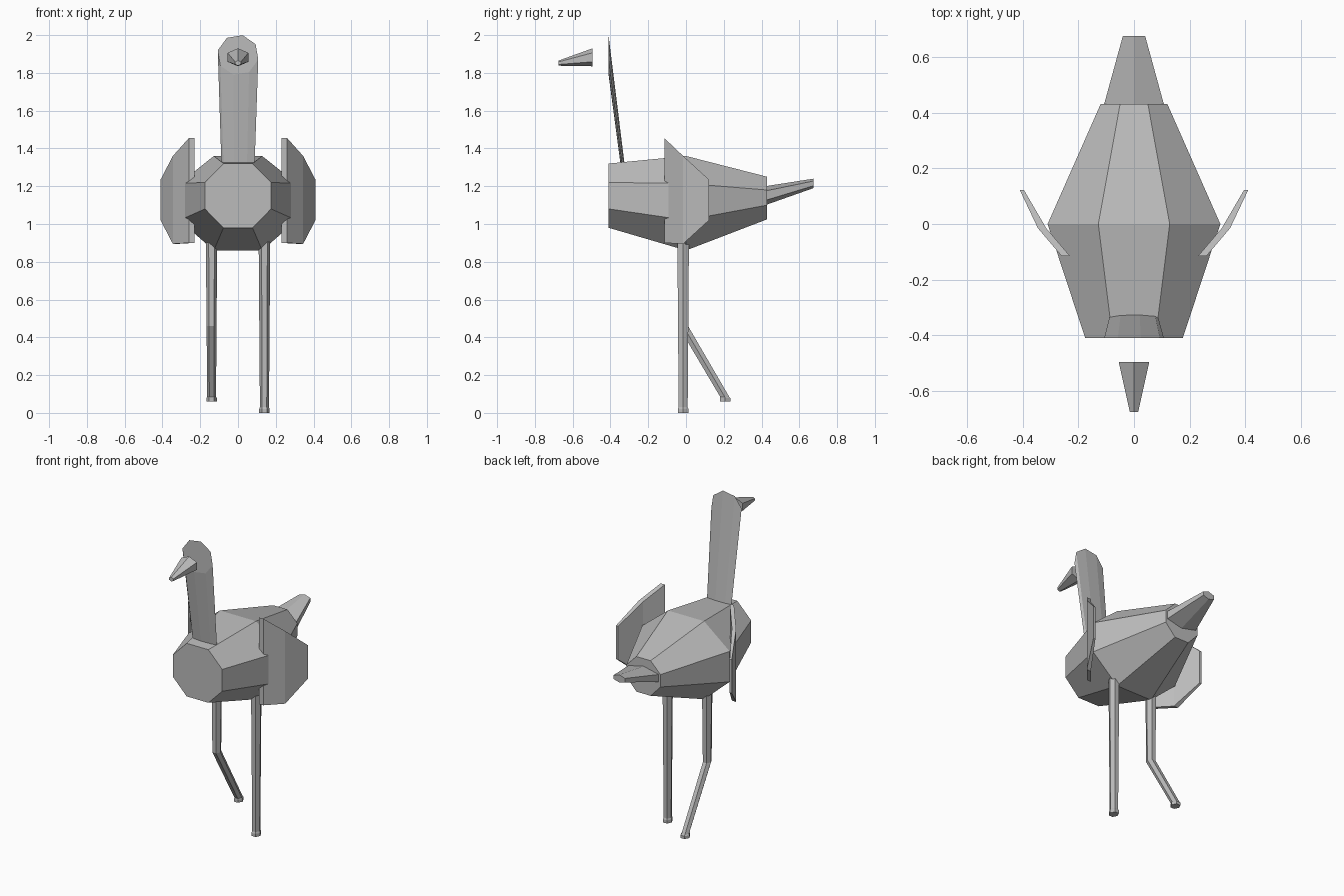
import bpy, bmesh
from math import sin, cos, radians, tau

if "Cube" in bpy.data.objects:
    bpy.data.objects.remove(bpy.data.objects["Cube"], do_unlink=True)

GREY = (0.5, 0.5, 0.5, 1)
grey = bpy.data.materials.new("plain_grey")
grey.use_nodes = True
grey.diffuse_color = GREY
grey.node_tree.nodes["Principled BSDF"].inputs["Base Color"].default_value = GREY


def loft(name, rings):
    """Skin a closed, flat-shaded shell through matching rings of points."""
    bm = bmesh.new()
    loops = [[bm.verts.new(p) for p in ring] for ring in rings]
    n = len(loops[0])
    for a, b in zip(loops, loops[1:]):
        for i in range(n):
            j = (i + 1) % n
            bm.faces.new((a[i], a[j], b[j], b[i]))
    bm.faces.new(loops[0])
    bm.faces.new(loops[-1])
    bmesh.ops.recalc_face_normals(bm, faces=bm.faces)
    mesh = bpy.data.meshes.new(name)
    bm.to_mesh(mesh)
    bm.free()
    mesh.materials.append(grey)
    obj = bpy.data.objects.new(name, mesh)
    bpy.context.collection.objects.link(obj)
    return obj


def circle(n, phase=0):
    """Unit polygon as (sideways, upward) pairs, starting from the top."""
    return [(sin(phase + tau * i / n), cos(phase + tau * i / n)) for i in range(n)]


def body_ring(y, flat, wide, bottom, low, high, top):
    half = [(flat, top), (wide, high), (wide, low), (flat, bottom)]
    return [(x, y, z) for x, z in half] + [(-x, y, z) for x, z in reversed(half)]


def hex_ring(y, wide, bottom, top):
    mid, r = (bottom + top) / 2, (top - bottom) / 2
    return [(s / sin(tau / 6) * wide, y, mid + c * r) for s, c in circle(6)]


def leg_ring(x, y, z, r):
    return [(x + s * r, y + c * r * 1.15, z) for s, c in circle(6, radians(30))]


# Faceted body, narrow at the back
loft("body", [
    body_ring(-0.41, 0.077, 0.175, 0.98, 1.08, 1.22, 1.32),
    body_ring(0.0, 0.128, 0.31, 0.86, 1.02, 1.215, 1.36),
    body_ring(0.43, 0.05, 0.12, 1.025, 1.10, 1.18, 1.25),
])

# Tail and beak
loft("tail", [hex_ring(0.42, 0.11, 1.10, 1.20), hex_ring(0.675, 0.04, 1.19, 1.24)])
loft("beak", [hex_ring(-0.495, 0.055, 1.835, 1.93), hex_ring(-0.675, 0.015, 1.838, 1.865)])

# Blade-like neck that opens into an upright head disc
oct8 = circle(8, radians(13))
loft("neck_and_head", [
    [(s * 0.09, -0.335 + c * 0.011, 1.31) for s, c in oct8],
    [(s * 0.11, -0.41, 1.895 + c * 0.107) for s, c in oct8],
])

# Bent wing plates: y, inner x, outer x, bottom, top
WING = [(-0.115, 0.23, 0.26, 0.90, 1.455),
        (-0.015, 0.315, 0.345, 0.895, 1.36),
        (0.122, 0.395, 0.41, 1.02, 1.235)]
for side, name in ((1, "left_wing"), (-1, "right_wing")):
    loft(name, [[(side * a, y, lo), (side * b, y, lo), (side * b, y, hi), (side * a, y, hi)]
                for y, a, b, lo, hi in WING])

# Straight standing leg and bent lifted leg, each with a small flared foot
loft("left_leg", [leg_ring(0.14, -0.015, z, r) for z, r in
                  ((0.95, 0.031), (0.03, 0.024), (0.02, 0.028), (0, 0.028))])
loft("right_leg", [leg_ring(-0.14, y, z, r) for y, z, r in
                   ((-0.015, 0.95, 0.031), (-0.015, 0.46, 0.026),
                    (0.205, 0.085, 0.024), (0.207, 0.078, 0.028), (0.207, 0.06, 0.028))])
